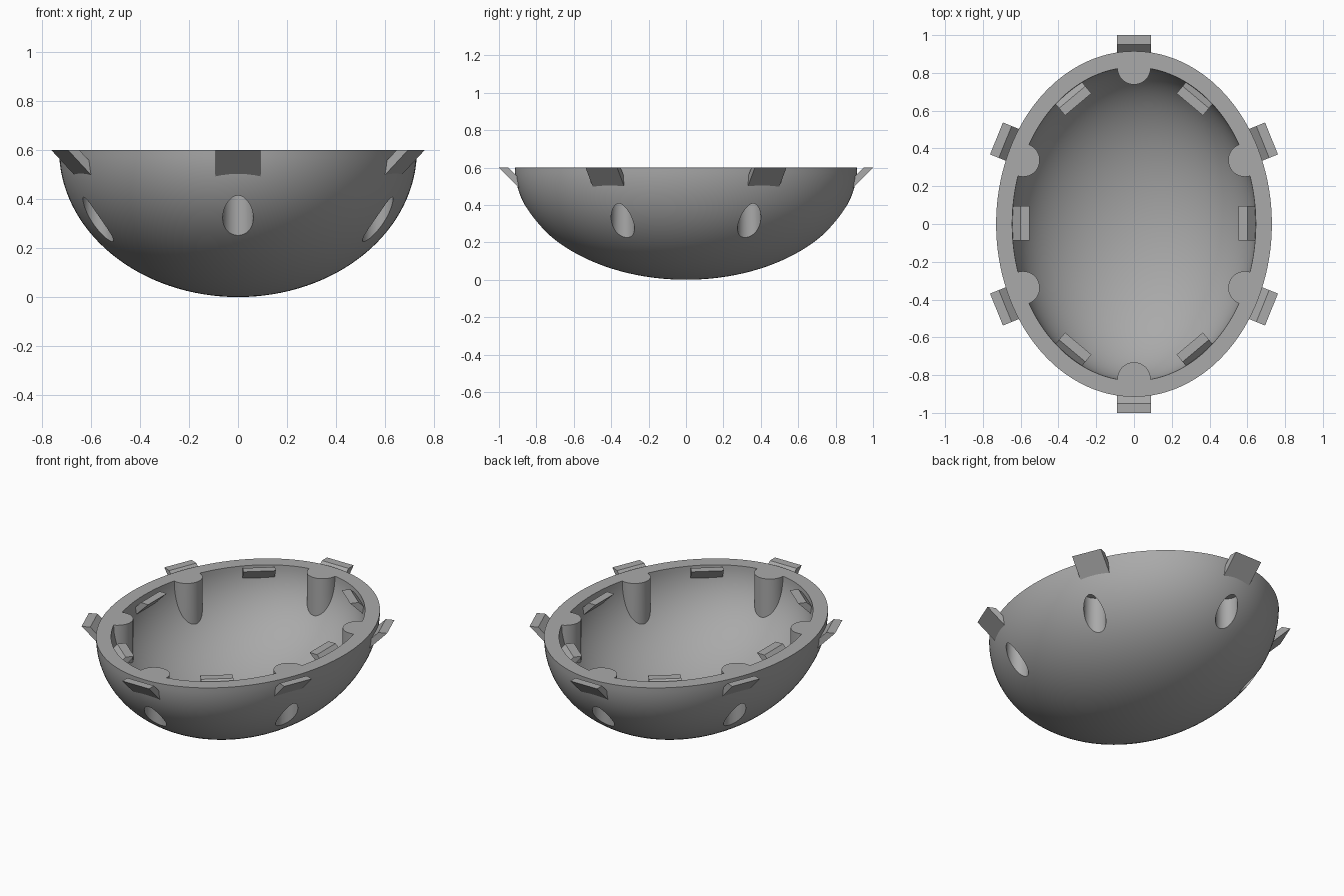
import bpy, bmesh, math
from mathutils import Matrix, Vector

if "Cube" in bpy.data.objects:
    bpy.data.objects.remove(bpy.data.objects["Cube"])

RIM = 0.6
grey = bpy.data.materials.new("plain grey")
grey.diffuse_color = (0.40, 0.40, 0.40, 1)
grey.use_nodes = True
grey.node_tree.nodes["Principled BSDF"].inputs["Base Color"].default_value = grey.diffuse_color


def make_object(name, bm):
    bmesh.ops.recalc_face_normals(bm, faces=bm.faces)
    mesh = bpy.data.meshes.new(name)
    bm.to_mesh(mesh)
    bm.free()
    mesh.materials.append(grey)
    ob = bpy.data.objects.new(name, mesh)
    bpy.context.collection.objects.link(ob)
    return ob


def ellipsoid(name, radii, half=False):
    bm = bmesh.new()
    bmesh.ops.create_uvsphere(bm, u_segments=128, v_segments=64, radius=1)
    if half:
        bmesh.ops.delete(bm, geom=[v for v in bm.verts if v.co.z > 1e-4], context='VERTS')
        bmesh.ops.contextual_create(bm, geom=[e for e in bm.edges if e.is_boundary])
    bmesh.ops.scale(bm, vec=radii, verts=bm.verts)
    bmesh.ops.translate(bm, vec=(0, 0, RIM), verts=bm.verts)
    return make_object(name, bm)


def cylinder(name, x, y, radius, z0, z1):
    bm = bmesh.new()
    bmesh.ops.create_cone(bm, cap_ends=True, segments=48, radius1=radius, radius2=radius,
                          depth=z1 - z0, matrix=Matrix.Translation((x, y, (z0 + z1) / 2)))
    return make_object(name, bm)


def cut(target, cutter):
    mod = target.modifiers.new("cut", 'BOOLEAN')
    mod.operation = 'DIFFERENCE'
    mod.solver = 'EXACT'
    mod.object = cutter
    bpy.context.view_layer.objects.active = target
    bpy.ops.object.modifier_apply(modifier=mod.name)
    bpy.data.objects.remove(cutter)


def clip(name, tip, angle, lean):
    """Slanted tab: tip is the middle of its free top edge, lean +1 out, -1 in."""
    # profile as (distance back from the tip, height)
    root = 0.125 if lean > 0 else 0.13
    profile = [(0, 0), (0.05, 0), (root, 0.05 - root), (root, -root)]
    normal = Vector((math.cos(angle), math.sin(angle), 0)) * lean
    side = Vector((-math.sin(angle), math.cos(angle), 0)) * 0.091
    bm = bmesh.new()
    ends = []
    for s in (-1, 1):
        ends.append([bm.verts.new(Vector((*tip, RIM + h)) - normal * d + side * s)
                     for d, h in profile])
    bm.faces.new(ends[0])
    bm.faces.new(ends[1])
    for i in range(4):
        j = (i + 1) % 4
        bm.faces.new((ends[0][i], ends[0][j], ends[1][j], ends[1][i]))
    return make_object(name, bm)


# Bowl shell, with screw bosses left standing in the cavity
shell = ellipsoid("bowl_shell", (0.73, 0.915, 0.6), half=True)
cavity = ellipsoid("cavity_cutter", (0.645, 0.83, 0.515))
bosses = [(0, 0.826), (0, -0.82)] + [(sx * 0.587, sy * 0.338) for sx in (-1, 1) for sy in (-1, 1)]
for x, y in bosses:
    cut(cavity, cylinder("boss_cutter", x, y, 0.088, -0.2, 1.4))
cut(shell, cavity)

# Blind screw holes drilled up from below
holes = [(0, 0.807), (0, -0.807)] + [(sx * 0.57, sy * 0.338) for sx in (-1, 1) for sy in (-1, 1)]
for x, y in holes:
    cut(shell, cylinder("hole_cutter", x, y, 0.0625, -0.2, 0.45))

bpy.ops.object.select_all(action='DESELECT')
shell.select_set(True)
bpy.context.view_layer.objects.active = shell
bpy.ops.object.shade_smooth_by_angle(angle=math.radians(30))

# Clips around the rim: outward-leaning outside, inward-leaning inside
for s in (-1, 1):
    clip("outer_end_clip", (0, s * 1.0), s * math.pi / 2, 1)
    clip("inner_side_clip", (s * 0.552, 0.003), 0 if s > 0 else math.pi, -1)
    for t in (-1, 1):
        a = math.radians(22)
        clip("outer_side_clip", (s * 0.728, t * 0.453), math.atan2(t * math.sin(a), s * math.cos(a)), 1)
        a = math.radians(50)
        clip("inner_corner_clip", (s * 0.295, t * 0.633), math.atan2(t * math.sin(a), s * math.cos(a)), -1)
